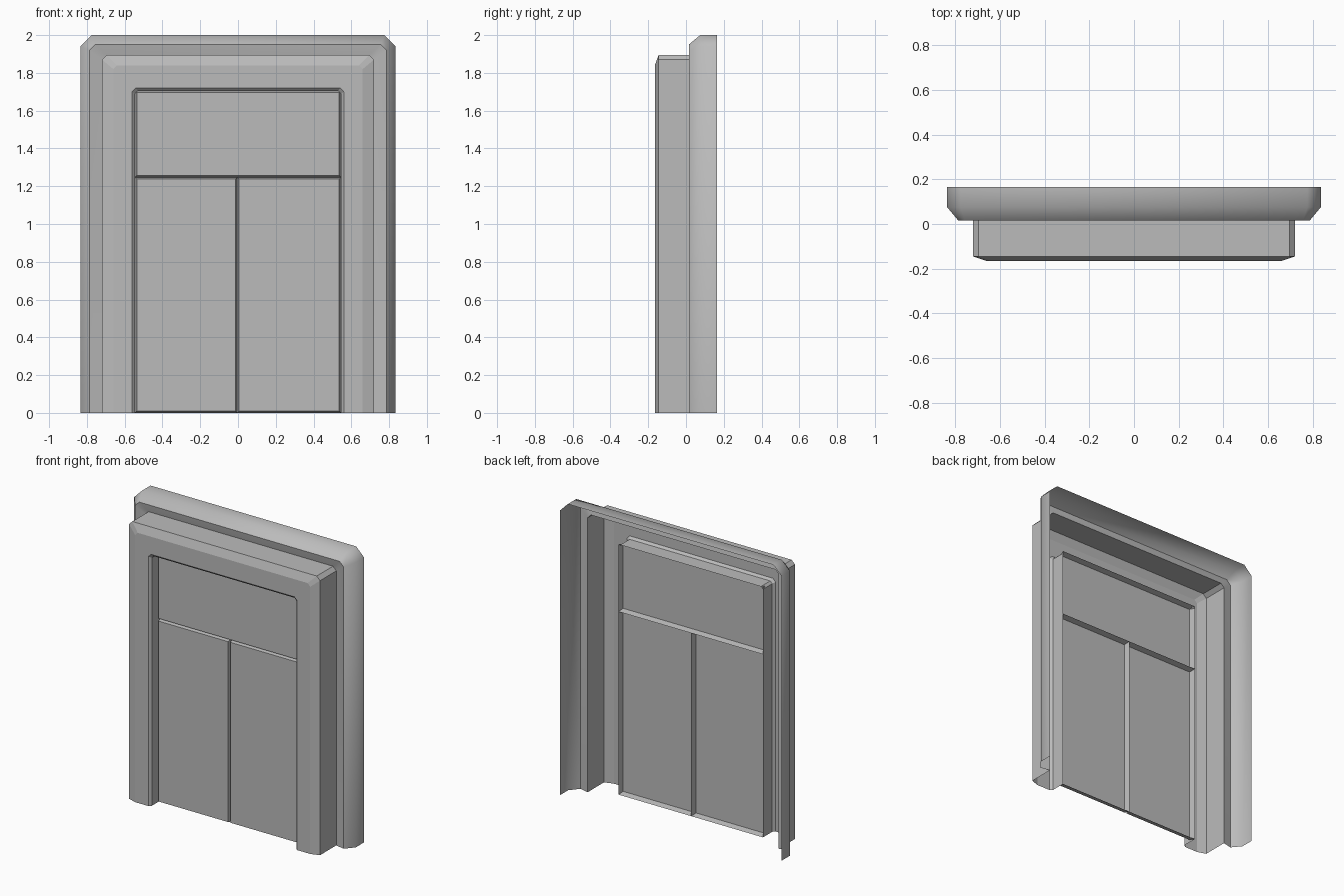
import bpy
import bmesh
from math import radians

old = bpy.data.objects.get("Cube")
if old:
    bpy.data.objects.remove(old, do_unlink=True)

# One plain grey for the whole doorway
grey = bpy.data.materials.new("plain grey")
grey.use_nodes = True
colour = (0.5, 0.5, 0.5, 1)
grey.diffuse_color = colour
grey.node_tree.nodes["Principled BSDF"].inputs["Base Color"].default_value = colour


def make_object(name, bm, smooth_angle=None):
    mesh = bpy.data.meshes.new(name)
    bm.to_mesh(mesh)
    bm.free()
    mesh.materials.append(grey)
    obj = bpy.data.objects.new(name, mesh)
    bpy.context.collection.objects.link(obj)
    if smooth_angle:
        bpy.ops.object.select_all(action="DESELECT")
        obj.select_set(True)
        bpy.context.view_layer.objects.active = obj
        bpy.ops.object.shade_smooth_by_angle(angle=radians(smooth_angle))
    return obj


def arch(bm, half_width, y, top, cut):
    """Open-bottomed rectangular arch with clipped upper corners."""
    left = [(-half_width, 0), (-half_width, top - cut), (-half_width + cut, top)]
    right = [(-x, z) for x, z in reversed(left)]
    return [bm.verts.new((x, y, z)) for x, z in left + right]


def surround(name, profile, smooth_angle=None):
    """Skin a row of arches, listed from the outside inwards."""
    bm = bmesh.new()
    rows = [arch(bm, *step) for step in profile]
    for outer, inner in zip(rows, rows[1:]):
        for i in range(len(outer) - 1):
            bm.faces.new((outer[i], inner[i], inner[i + 1], outer[i + 1]))
    return make_object(name, bm, smooth_angle)


# Profile steps: half width, depth, top height, corner cut
surround("outer_trim", [
    (0.835, 0.165, 2.0, 0.06),
    (0.835, 0.075, 2.0, 0.06),
    (0.785, 0.015, 1.95, 0.03),
    (0.72, 0.03, 1.895, 0.025),
], 50)

surround("door_frame", [
    (0.72, 0.03, 1.895, 0.025),
    (0.72, -0.145, 1.895, 0.025),
    (0.66, -0.165, 1.84, 0.02),
    (0.56, -0.165, 1.72, 0.02),
    (0.545, -0.15, 1.705, 0.015),
    (0.545, -0.05, 1.705, 0.015),
])


# Panels are open-backed trays whose sloping rims meet in grooves
def panel(name, x0, x1, z0, z1, rim=0.009, front=-0.09, back=-0.05):
    bm = bmesh.new()

    def loop(y, inset):
        a, b, c, d = x0 + inset, x1 - inset, z0 + inset, z1 - inset
        return [bm.verts.new((x, y, z)) for x, z in ((a, c), (b, c), (b, d), (a, d))]

    face, edge = loop(front, rim), loop(back, 0)
    bm.faces.new(face)
    for i in range(4):
        j = (i + 1) % 4
        bm.faces.new((edge[i], edge[j], face[j], face[i]))
    make_object(name, bm)


middle, transom = -0.004, 1.247
panel("right_door", -0.545, middle, 0, transom)
panel("left_door", middle, 0.545, 0, transom)
panel("transom_panel", -0.545, 0.545, transom, 1.705)
